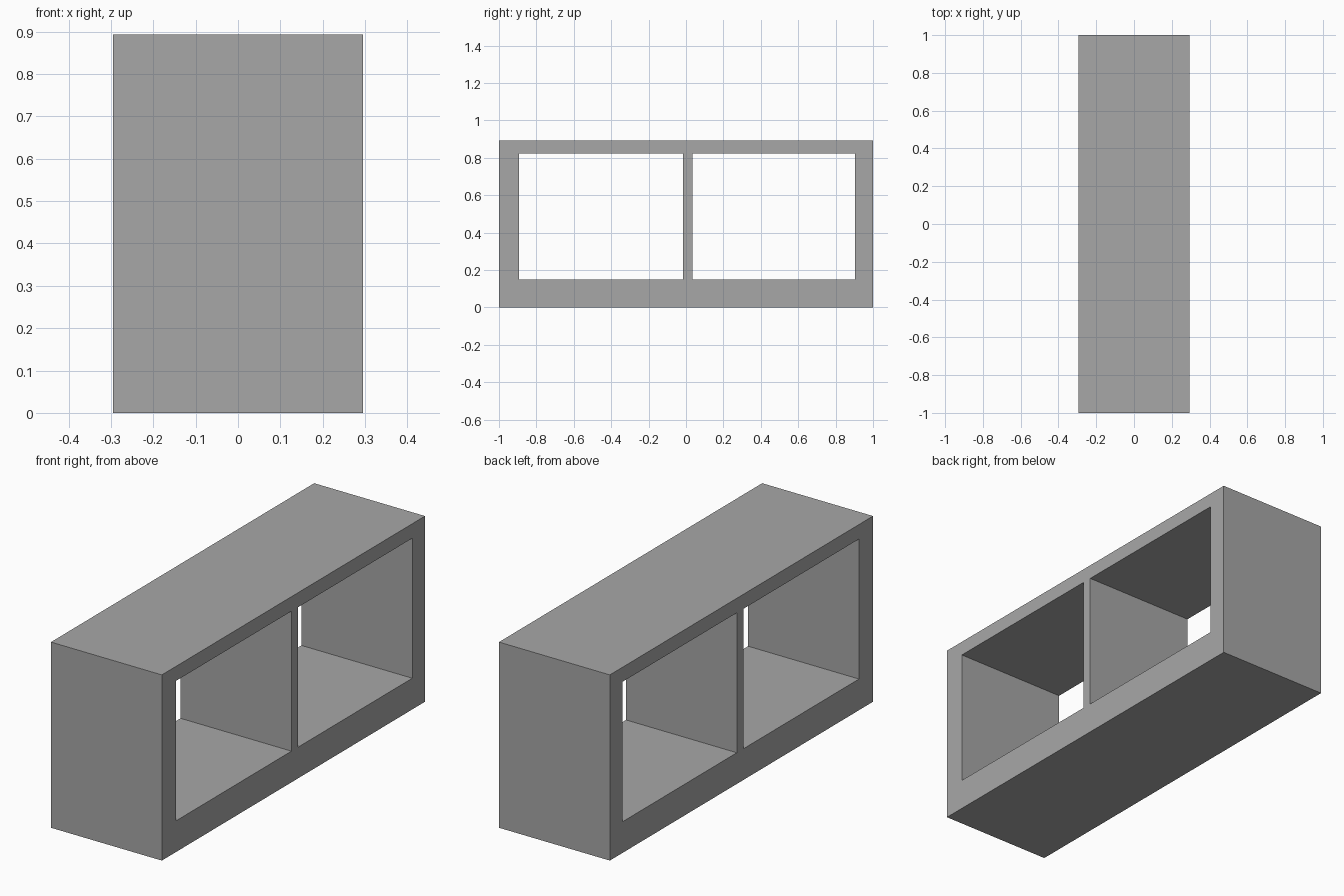
import bpy
import bmesh

# Remove the default cube
default = bpy.data.objects.get("Cube")
if default:
    bpy.data.objects.remove(default, do_unlink=True)

# Grey material
GREY = (0.39, 0.39, 0.39, 1.0)
grey = bpy.data.materials.new("plain grey")
grey.use_nodes = True
grey.diffuse_color = GREY
grey.node_tree.nodes["Principled BSDF"].inputs["Base Color"].default_value = GREY

# Outline positions: end walls and divider along y, base and top along z
HALF_DEPTH = 0.295
Y_LINES = [-1.0, -0.893, -0.015, 0.035, 0.903, 1.0]
Z_LINES = [0.0, 0.15, 0.823, 0.893]
OPENINGS = {(1, 1), (3, 1)}

# Side profile of the frame, leaving the two openings empty
bm = bmesh.new()
grid = [[bm.verts.new((-HALF_DEPTH, y, z)) for z in Z_LINES] for y in Y_LINES]
for i in range(len(Y_LINES) - 1):
    for j in range(len(Z_LINES) - 1):
        if (i, j) not in OPENINGS:
            bm.faces.new((grid[i][j], grid[i + 1][j],
                          grid[i + 1][j + 1], grid[i][j + 1]))

# Extrude the profile through the depth
extruded = bmesh.ops.extrude_face_region(bm, geom=bm.faces[:], use_keep_orig=True)
moved = [v for v in extruded["geom"] if isinstance(v, bmesh.types.BMVert)]
bmesh.ops.translate(bm, verts=moved, vec=(2 * HALF_DEPTH, 0, 0))
bmesh.ops.recalc_face_normals(bm, faces=bm.faces[:])

# Two-bay open frame
mesh = bpy.data.meshes.new("two_bay_frame")
bm.to_mesh(mesh)
bm.free()
mesh.materials.append(grey)
frame = bpy.data.objects.new("two_bay_frame", mesh)
bpy.context.scene.collection.objects.link(frame)
